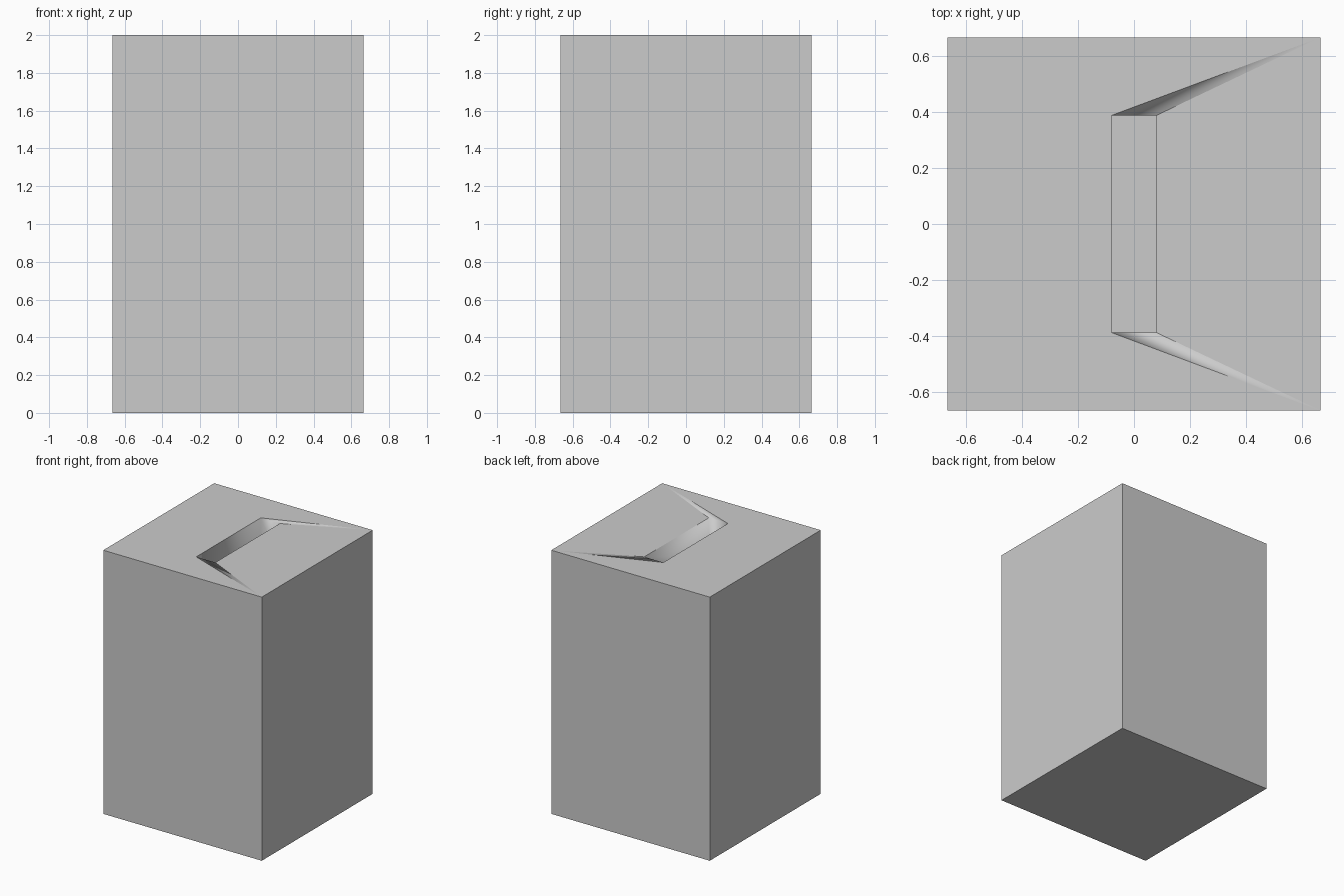
import bpy
import bmesh

if "Cube" in bpy.data.objects:
    bpy.data.objects.remove(bpy.data.objects["Cube"])

HALF, HEIGHT = 0.665, 2.0          # box half width and height
SLOT_X, SLOT_Y = 0.08, 0.387       # half size of the slot in the top
DEPTH = 0.3                        # depth of the slot

bm = bmesh.new()


def ring(x, y, z):
    """Rectangle of four vertices, counter-clockwise from front left."""
    return [bm.verts.new((sx * x, sy * y, z))
            for sx, sy in ((-1, -1), (1, -1), (1, 1), (-1, 1))]


def band(a, b, smooth=False):
    """Four quads joining two rings."""
    for i in range(4):
        j = (i + 1) % 4
        bm.faces.new((a[i], a[j], b[j], b[i])).smooth = smooth


base = ring(HALF, HALF, 0)
top = ring(HALF, HALF, HEIGHT)
rim = ring(SLOT_X, SLOT_Y, HEIGHT)
floor = ring(SLOT_X, SLOT_Y, HEIGHT - DEPTH)

# Box bottom and sides
bm.faces.new(base[::-1])
band(base, top)

# Top: left panel, right panel and two smooth corner triangles
bm.faces.new((top[0], top[1], rim[0], rim[3], top[2], top[3]))
bm.faces.new((top[1], top[2], rim[2], rim[1]))
bm.faces.new((top[1], rim[1], rim[0])).smooth = True
bm.faces.new((top[2], rim[3], rim[2])).smooth = True

# Slot walls and floor
band(floor, rim, smooth=True)
bm.faces.new(floor)

bmesh.ops.recalc_face_normals(bm, faces=bm.faces[:])
mesh = bpy.data.meshes.new("slotted_box")
bm.to_mesh(mesh)
bm.free()
bpy.context.collection.objects.link(bpy.data.objects.new("slotted_box", mesh))
